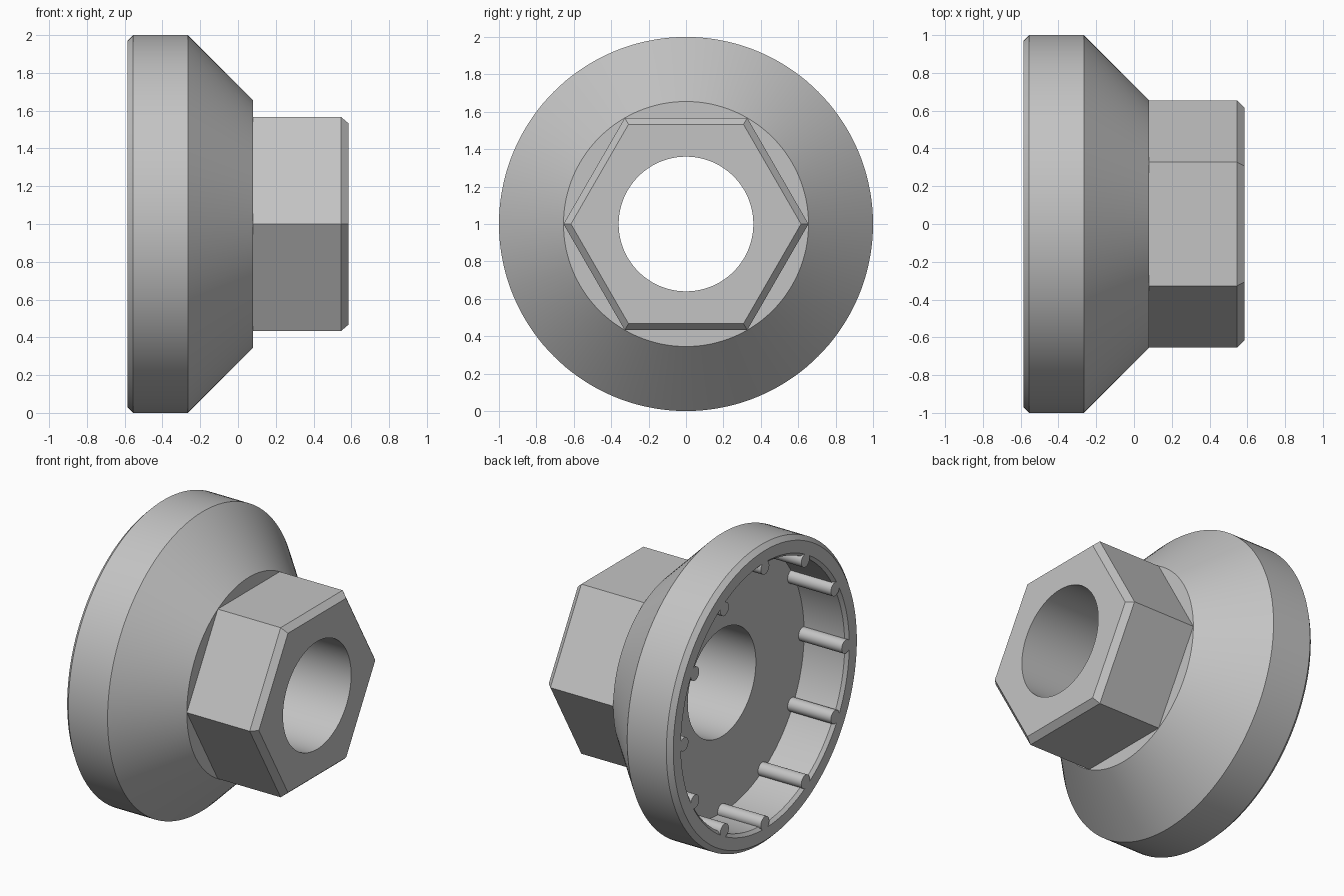
import bpy, bmesh
from math import sin, cos, pi, radians
from mathutils import Matrix

cube = bpy.data.objects.get("Cube")
if cube:
    bpy.data.objects.remove(cube, do_unlink=True)

SEGMENTS = 144
CENTRE_Z = 1.0
BORE = 0.36
BACK, FLOOR, SHOULDER, END = -0.585, -0.265, 0.08, 0.585
LUG_COUNT = 12

grey = bpy.data.materials.new("plain grey")
grey.use_nodes = True
grey.diffuse_color = (0.55, 0.55, 0.55, 1)
grey.node_tree.nodes["Principled BSDF"].inputs["Base Color"].default_value = (0.55, 0.55, 0.55, 1)


def finish(bm, name):
    """Turn a bmesh into a smooth shaded object with crisp edges."""
    bmesh.ops.recalc_face_normals(bm, faces=bm.faces)
    mesh = bpy.data.meshes.new(name)
    bm.to_mesh(mesh)
    bm.free()
    mesh.materials.append(grey)
    obj = bpy.data.objects.new(name, mesh)
    bpy.context.collection.objects.link(obj)
    bpy.ops.object.select_all(action='DESELECT')
    obj.select_set(True)
    bpy.context.view_layer.objects.active = obj
    bpy.ops.object.shade_smooth_by_angle(angle=radians(20))
    return obj


def hex_scale(angle):
    """Distance to a hexagon's side, relative to its corner radius."""
    return cos(pi / 6) / cos(angle % (pi / 3) - pi / 6)


def loft(profile, name):
    """Closed loft round the x axis; each ring is (x, radius, is_hexagon)."""
    bm = bmesh.new()
    rings = []
    for x, radius, is_hex in profile:
        ring = []
        for i in range(SEGMENTS):
            a = 2 * pi * i / SEGMENTS
            r = radius * (hex_scale(a) if is_hex else 1)
            ring.append(bm.verts.new((x, r * cos(a), CENTRE_Z + r * sin(a))))
        rings.append(ring)
    for k, ring in enumerate(rings):
        following = rings[(k + 1) % len(rings)]
        for i in range(SEGMENTS):
            j = (i + 1) % SEGMENTS
            bm.faces.new((ring[i], ring[j], following[j], following[i]))
    bmesh.ops.remove_doubles(bm, verts=bm.verts, dist=0.0001)
    return finish(bm, name)


# Flanged cup, cone and hexagonal end with a through bore
loft([
    (FLOOR, BORE, False),
    (FLOOR, 0.87, False),
    (BACK + 0.02, 0.87, False),
    (BACK, 0.89, False),
    (BACK, 0.97, False),
    (BACK + 0.03, 1.0, False),
    (FLOOR, 1.0, False),
    (SHOULDER, 0.655, False),
    (SHOULDER, 0.655, True),
    (END - 0.04, 0.655, True),
    (END, 0.615, True),
    (END, BORE, False),
], "flanged_hex_hub")

# Round lugs along the inner wall of the cup
bm = bmesh.new()
length = FLOOR - BACK
for i in range(LUG_COUNT):
    a = 2 * pi * i / LUG_COUNT
    place = Matrix.Translation((BACK + length / 2, 0.855 * cos(a), CENTRE_Z + 0.855 * sin(a)))
    bmesh.ops.create_cone(bm, cap_ends=True, segments=24, radius1=0.045, radius2=0.045,
                          depth=length, matrix=place @ Matrix.Rotation(pi / 2, 4, 'Y'))
finish(bm, "grip_lugs")
